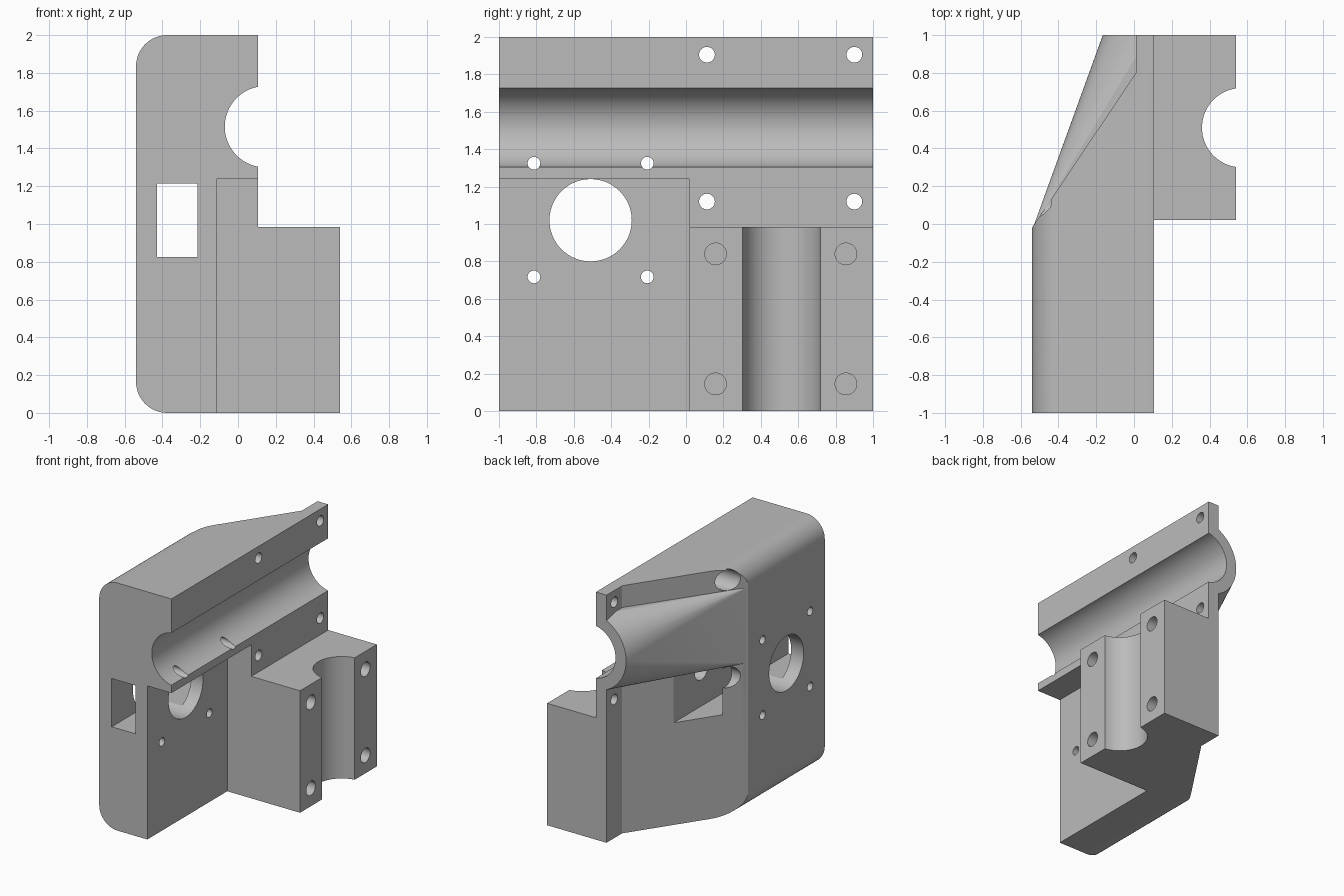
import bpy, bmesh
from math import pi, sin, cos, radians
from mathutils import Matrix, Vector

cube = bpy.data.objects.get("Cube")
if cube:
    bpy.data.objects.remove(cube, do_unlink=True)

grey = bpy.data.materials.new("plain_grey")
grey.use_nodes = True
GREY = (0.5, 0.5, 0.5, 1)
grey.diffuse_color = GREY
grey.node_tree.nodes["Principled BSDF"].inputs["Base Color"].default_value = GREY


def finish(name, bm):
    bmesh.ops.recalc_face_normals(bm, faces=bm.faces)
    mesh = bpy.data.meshes.new(name)
    bm.to_mesh(mesh)
    bm.free()
    mesh.materials.append(grey)
    obj = bpy.data.objects.new(name, mesh)
    bpy.context.collection.objects.link(obj)
    return obj


def prism(name, points, offset):
    """Extrude a closed outline of 3D points along an offset."""
    bm = bmesh.new()
    face = bm.faces.new([bm.verts.new(p) for p in points])
    new = bmesh.ops.extrude_face_region(bm, geom=[face])["geom"]
    verts = [v for v in new if isinstance(v, bmesh.types.BMVert)]
    bmesh.ops.translate(bm, verts=verts, vec=offset)
    return finish(name, bm)


def box(name, x, y, z):
    pts = [(x[0], y[0], z[0]), (x[1], y[0], z[0]), (x[1], y[1], z[0]), (x[0], y[1], z[0])]
    return prism(name, pts, (0, 0, z[1] - z[0]))


def rod(name, axis, centre, radius, length, sides=48):
    bm = bmesh.new()
    turn = Vector((0, 0, 1)).rotation_difference(Vector(axis)).to_matrix().to_4x4()
    bmesh.ops.create_cone(bm, cap_ends=True, segments=sides, radius1=radius, radius2=radius,
                          depth=length, matrix=Matrix.Translation(centre) @ turn)
    return finish(name, bm)


def arc(cx, cz, r, start, end, steps=12):
    angles = [radians(start + (end - start) * i / steps) for i in range(steps + 1)]
    return [(cx + r * cos(a), cz + r * sin(a)) for a in angles]


def combine(target, tool, operation):
    mod = target.modifiers.new(tool.name, "BOOLEAN")
    mod.operation = operation
    mod.solver = "EXACT"
    mod.object = tool
    bpy.context.view_layer.objects.active = target
    bpy.ops.object.modifier_apply(modifier=mod.name)
    bpy.data.objects.remove(tool, do_unlink=True)


def cut(tool):
    combine(bracket, tool, "DIFFERENCE")


# Main body with two rounded outer edges
outline = [(0.105, 0), (0.105, 2)]
outline += arc(-0.375, 1.835, 0.165, 90, 180) + arc(-0.375, 0.165, 0.165, 180, 270)
bracket = prism("carriage_bracket", [(x, -1, z) for x, z in outline], (0, 2, 0))

# Sloping rear flank that thins to a flange
flank = [(-0.54, -0.02), (0.01, 0.8), (0.01, 1.1), (-0.8, 1.1), (-0.8, -0.02)]
cut(prism("flank_cut", [(x, y, -0.1) for x, y in flank], (0, 0, 2.2)))

# Curved rod housing blending into the body
bm = bmesh.new()
for y in (0.8, 1):
    for x, z in arc(0.145, 1.515, 0.31, 95, 265, 48):
        bm.verts.new((min(x, 0.08), y, z))
for x in (-0.535, 0.08):
    for z in (1.21, 1.82):
        bm.verts.new((x, -0.02, z))
hull = bmesh.ops.convex_hull(bm, input=bm.verts)
loose = [v for v in bm.verts if not v.link_faces]
bmesh.ops.delete(bm, geom=loose, context="VERTS")
combine(bracket, finish("rod_housing", bm), "UNION")

# Lower clamp block
combine(bracket, box("clamp_block", (0.05, 0.54), (0.02, 1), (0, 0.985)), "UNION")

# Motor recess, belt channel and the two rod grooves
cut(box("motor_recess", (-0.11, 0.7), (-1.1, 0.02), (-0.1, 1.24)))
cut(box("belt_channel", (-0.428, -0.215), (-1.1, 1.1), (0.825, 1.215)))
cut(rod("long_groove", (0, 1, 0), (0.145, 0, 1.515), 0.215, 2.4, 96))
cut(rod("short_groove", (0, 0, 1), (0.57, 0.51, 0.5), 0.21, 1.4, 96))

# Motor opening and its screw holes
cut(rod("motor_opening", (1, 0, 0), (-0.3, -0.51, 1.02), 0.22, 1, 64))
for y in (-0.813, -0.207):
    for z in (0.717, 1.325):
        cut(rod("motor_screw", (1, 0, 0), (-0.2, y, z), 0.034, 1.2, 32))

# Flange screw holes with counterbores where the body is thick
for z in (1.12, 1.905):
    for y in (0.112, 0.9):
        cut(rod("flange_screw", (1, 0, 0), (-0.2, y, z), 0.042, 1.2, 32))
    cut(rod("counterbore", (1, 0, 0), (-0.395, 0.112, z), 0.083, 0.81))

# Blind holes in the clamp face
for y in (0.158, 0.855):
    for z in (0.145, 0.84):
        cut(rod("clamp_screw", (1, 0, 0), (0.4, y, z), 0.058, 0.6, 32))

bpy.ops.object.select_all(action="DESELECT")
bracket.select_set(True)
bpy.context.view_layer.objects.active = bracket
bpy.ops.object.shade_smooth_by_angle(angle=radians(25))
